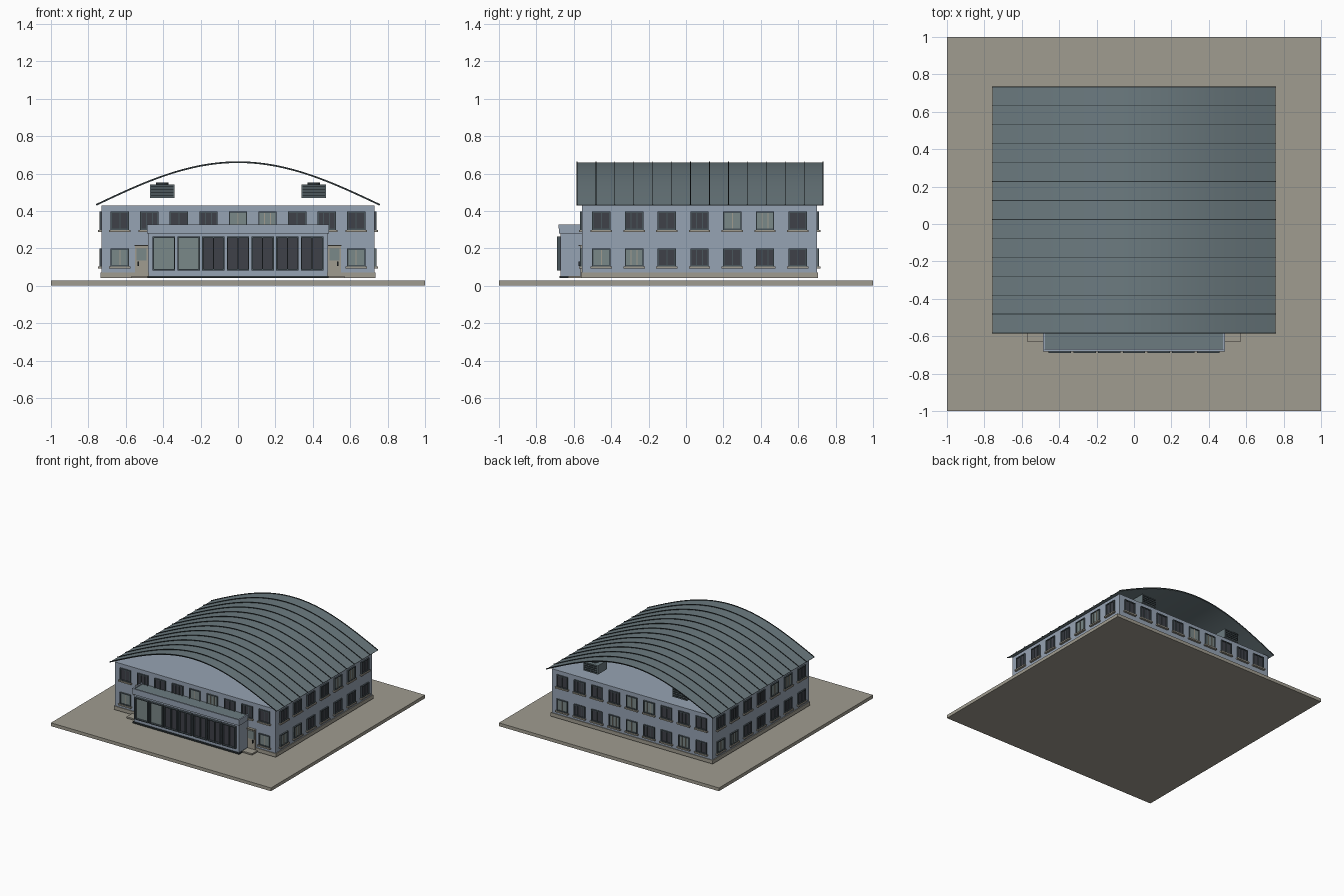
import bpy, bmesh, math
from mathutils import Matrix, Vector

if "Cube" in bpy.data.objects:
    bpy.data.objects.remove(bpy.data.objects["Cube"])


def mat(name, r, g, b):
    m = bpy.data.materials.new(name)
    lin = lambda c: ((c / 255 + 0.055) / 1.055) ** 2.4
    m.diffuse_color = (lin(r), lin(g), lin(b), 1)
    m.use_nodes = True
    m.node_tree.nodes["Principled BSDF"].inputs["Base Color"].default_value = m.diffuse_color
    return m


WALL = mat("blue grey wall", 150, 163, 179)
STONE = mat("tan stone", 160, 156, 144)
ROOF = mat("green grey metal", 108, 123, 128)
SEAM = mat("dark seam", 44, 52, 55)
FRAME = mat("dark frame", 74, 86, 92)
DARK = mat("dark glass", 62, 65, 72)
PALE = mat("pale glass", 122, 136, 136)
MATS = [WALL, STONE, ROOF, SEAM, FRAME, DARK, PALE]


class Part:
    """One object collecting several boxes."""
    def __init__(self, name, matrix=None):
        self.name, self.bm = name, bmesh.new()
        self.m = matrix or Matrix.Identity(4)

    def box(self, x0, x1, y0, y1, z0, z1, material):
        c = Vector(((x0 + x1) / 2, (y0 + y1) / 2, (z0 + z1) / 2))
        s = Matrix.Diagonal((abs(x1 - x0), abs(y1 - y0), abs(z1 - z0), 1))
        r = bmesh.ops.create_cube(self.bm, size=1, matrix=self.m @ Matrix.Translation(c) @ s)
        for f in {f for v in r["verts"] for f in v.link_faces}:
            f.material_index = MATS.index(material)

    def done(self, smooth=False):
        me = bpy.data.meshes.new(self.name)
        bmesh.ops.recalc_face_normals(self.bm, faces=self.bm.faces[:])
        self.bm.to_mesh(me)
        self.bm.free()
        for m in MATS:
            me.materials.append(m)
        if smooth:
            for p in me.polygons:
                p.use_smooth = True
            me.set_sharp_from_angle(angle=math.radians(30))
        ob = bpy.data.objects.new(self.name, me)
        bpy.context.collection.objects.link(ob)
        return ob


def window(p, u, z0, z1, w, glass, bars=1, sill=True, d=0.011):
    """Framed window in facade space; the wall plane is y = 0, outwards is -y."""
    a, b, t = u - w / 2, u + w / 2, 0.007
    p.box(a, b, -0.004, 0.002, z0, z1, glass)
    for x in (a, b - t):
        p.box(x, x + t, -d, 0.002, z0, z1, FRAME)
    for z in (z0, z1 - t):
        p.box(a + t, b - t, -d, 0.002, z, z + t, FRAME)
    for i in range(bars):
        x = a + w * (i + 1) / (bars + 1)
        p.box(x - 0.0025, x + 0.0025, -d + 0.002, 0.002, z0 + t, z1 - t,
              FRAME if glass == DARK else STONE)
    if sill:
        p.box(a - 0.008, b + 0.008, -0.018, 0.002, z0 - 0.011, z0, STONE)


X, Y0, Y1, TOP = 0.73, -0.555, 0.70, 0.43

# ground slab and main block
g = Part("ground_slab")
g.box(-1, 1, -1, 1, 0, 0.027, STONE)
g.done()
b = Part("main_block")
b.box(-X, X, Y0, Y1, 0.04, TOP, WALL)
b.done()
pl = Part("plinth")
pl.box(-X - 0.006, X + 0.006, Y0 - 0.006, Y1 + 0.006, 0.04, 0.07, STONE)
pl.done()

# facades: name, rotation, wall centre, count, pitch, pale upper, pale lower, lower columns
yc = (Y0 + Y1) / 2
facades = [
    ("front_windows", 0, (0, Y0), 9, 0.158, (4, 5), (0, 8), (0, 8)),
    ("right_windows", 90, (X, yc), 7, 0.175, (4, 5), (0, 1), range(7)),
    ("back_windows", 180, (0, Y1), 9, 0.158, (4, 5), (0, 3, 4, 7), range(9)),
    ("left_windows", 270, (-X, yc), 7, 0.175, (4, 5), (0, 1), range(7)),
]
for name, ang, (cx, cy), n, pitch, up, low, cols in facades:
    p = Part(name, Matrix.Translation((cx, cy, 0)) @ Matrix.Rotation(math.radians(ang), 4, 'Z'))
    for i in range(n):
        u = (i - (n - 1) / 2) * pitch
        window(p, u, 0.298, 0.397, 0.098, PALE if i in up else DARK, 2 if i % 2 else 1)
        if i in cols:
            window(p, u, 0.103, 0.198, 0.098, PALE if i in low else DARK, 2 if i % 2 else 1)
    p.done()

# front entrance block with parapet
e = Part("entrance_block")
e.box(-0.478, 0.478, -0.67, Y0, 0.04, 0.285, WALL)
e.box(-0.487, 0.487, -0.68, Y0, 0.278, 0.315, WALL)
e.box(-0.475, 0.475, -0.668, Y0, 0.31, 0.318, ROOF)
e.box(-0.487, 0.487, -0.682, -0.67, 0.305, 0.326, WALL)
for s in (-1, 1):
    e.box(s * 0.475, s * 0.487, -0.682, Y0, 0.305, 0.326, WALL)
e.box(-0.484, 0.484, -0.677, Y0, 0.04, 0.052, SEAM)
e.done()
eg = Part("entrance_glazing", Matrix.Translation((0, -0.67, 0)))
for i in range(7):
    window(eg, (i - 3) * 0.132, 0.082, 0.262, 0.12, PALE if i < 2 else DARK,
           0 if i < 2 else 1, sill=False, d=0.02)
eg.done()

# side doors with steps
for s, name in ((-1, "left_door"), (1, "right_door")):
    d = Part(name)
    a, c = s * 0.482, s * 0.55
    d.box(a, c, Y0 - 0.008, Y0 + 0.002, 0.05, 0.215, STONE)
    d.box(s * 0.49, s * 0.542, Y0 - 0.012, Y0, 0.135, 0.2, PALE)
    d.box(s * 0.53, s * 0.536, Y0 - 0.02, Y0, 0.105, 0.13, SEAM)
    d.box(a, s * 0.553, Y0 - 0.02, Y0, 0.212, 0.219, STONE)
    d.box(s * 0.478, s * 0.57, -0.632, Y0, 0.04, 0.052, STONE)
    d.done()


# vaulted metal roof, open at both ends
def arch(p, y0, y1, lo, hi, material, n=48):
    rows = []
    for i in range(n + 1):
        t = -1 + 2 * i / n
        x, z = t * 0.757, 0.43 + 0.228 * math.cos(t * math.pi / 2)
        slope = -0.228 * math.pi / 2 * math.sin(t * math.pi / 2) / 0.757
        nx, nz = Vector((-slope, 1)).normalized()
        rows.append([p.bm.verts.new((x + nx * h, y, z + nz * h))
                     for y, h in ((y0, lo), (y1, lo), (y1, hi), (y0, hi))])
    faces = [p.bm.faces.new((r[k], r[(k + 1) % 4], q[(k + 1) % 4], q[k]))
             for r, q in zip(rows, rows[1:]) for k in range(4)]
    faces += [p.bm.faces.new(rows[0]), p.bm.faces.new(rows[-1])]
    for f in faces:
        f.material_index = MATS.index(material)


r = Part("vaulted_roof")
arch(r, -0.583, 0.733, -0.002, 0.002, ROOF)
r.done(True)
ribs = Part("roof_seams")
for i in range(14):
    y = -0.583 + i * 1.316 / 13
    arch(ribs, y - 0.002, y + 0.002, 0.0, 0.007, SEAM)
ribs.done(True)

# ventilation units under the vault near the back
for s, name in ((-1, "left_vent_unit"), (1, "right_vent_unit")):
    v = Part(name)
    x = s * 0.405
    v.box(x - 0.066, x + 0.066, 0.54, 0.66, 0.47, 0.542, ROOF)
    for k in range(4):
        z = 0.478 + k * 0.016
        v.box(x - 0.06, x + 0.06, 0.536, 0.664, z, z + 0.009, SEAM)
    bmesh.ops.create_cone(v.bm, cap_ends=True, segments=16, radius1=0.034, radius2=0.034,
                          depth=0.012, matrix=Matrix.Translation((x, 0.6, 0.546)))
    for f in v.bm.faces[-18:]:
        f.material_index = MATS.index(SEAM)
    v.done()
